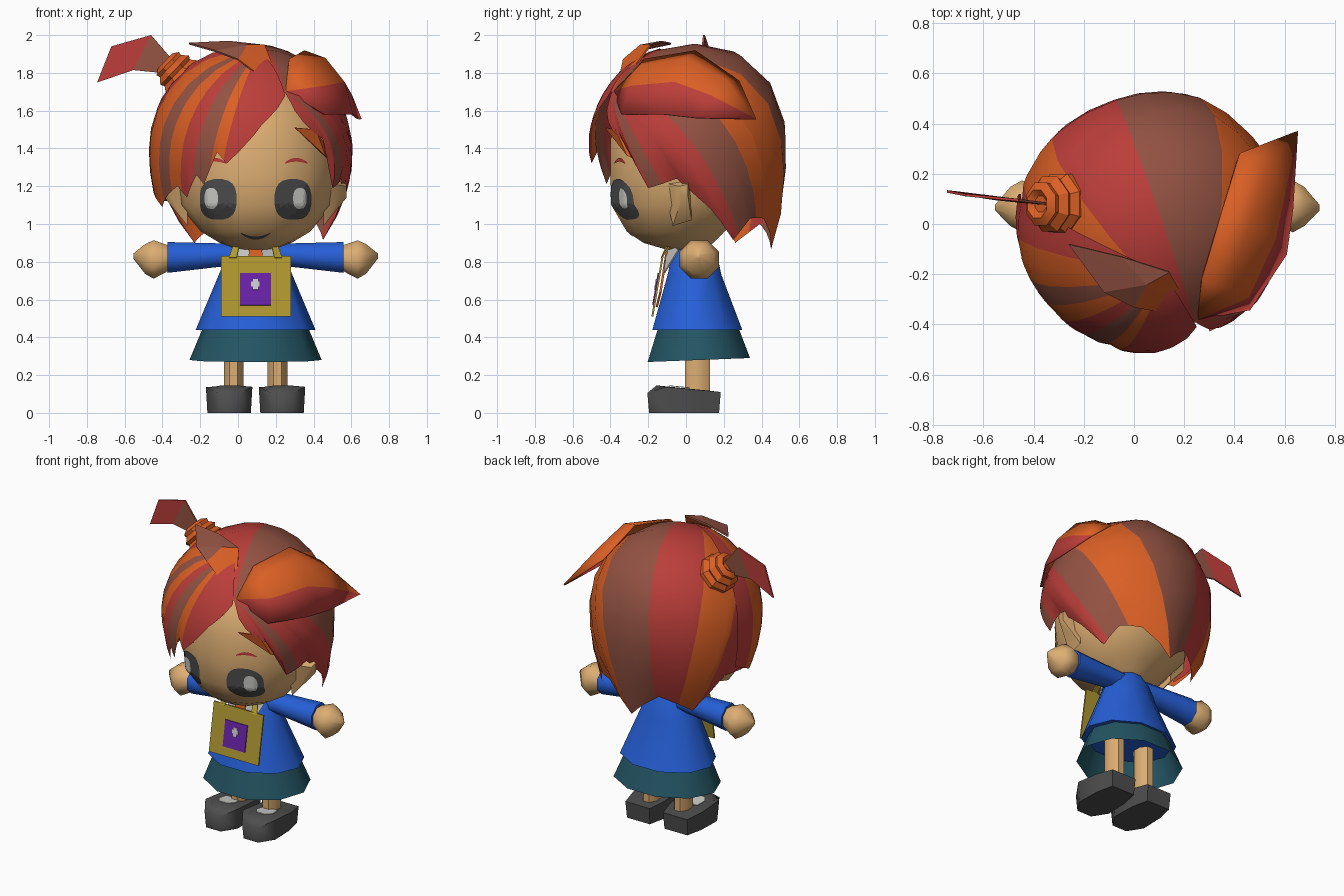
import bpy, bmesh, math
from mathutils import Vector
from mathutils.bvhtree import BVHTree

if "Cube" in bpy.data.objects:
    bpy.data.objects.remove(bpy.data.objects["Cube"])

COLOURS = {
    "orange": (.70, .115, .018), "red": (.50, .048, .042), "brown": (.29, .085, .055),
    "skin": (.72, .42, .17), "blue": (.019, .115, .68), "teal": (.017, .09, .125),
    "yellow": (.43, .31, .03), "purple": (.14, .016, .39), "dark grey": (.075, .075, .075),
    "light grey": (.6, .6, .58)}
MATS = {}
for n, c in COLOURS.items():
    MATS[n] = bpy.data.materials.new(n)
    MATS[n].diffuse_color = (*c, 1)
MX = .093  # symmetry plane of the body


def make(name, verts, faces, cols, face_cols=None, smooth=None, solid=0, recalc=True):
    me = bpy.data.meshes.new(name)
    me.from_pydata([tuple(v) for v in verts], [], faces)
    for c in cols:
        me.materials.append(MATS[c])
    if face_cols:
        for p, i in zip(me.polygons, face_cols):
            p.material_index = i
    bm = bmesh.new()
    bm.from_mesh(me)
    bmesh.ops.remove_doubles(bm, verts=bm.verts, dist=1e-5)
    if recalc:
        bmesh.ops.recalc_face_normals(bm, faces=bm.faces)
    bm.to_mesh(me)
    bm.free()
    ob = bpy.data.objects.new(name, me)
    bpy.context.collection.objects.link(ob)
    if solid:
        m = ob.modifiers.new("thickness", 'SOLIDIFY')
        m.thickness, m.offset = solid, 0
    if smooth:
        bpy.ops.object.select_all(action='DESELECT')
        ob.select_set(True)
        bpy.context.view_layer.objects.active = ob
        bpy.ops.object.shade_smooth_by_angle(angle=math.radians(smooth))
    return ob


def loft(name, rings, col, smooth=None, caps=True):
    n = len(rings[0])
    faces = [(k*n+i, k*n+(i+1) % n, (k+1)*n+(i+1) % n, (k+1)*n+i)
             for k in range(len(rings)-1) for i in range(n)]
    if caps:
        faces += [tuple(range(n))[::-1], tuple(range((len(rings)-1)*n, len(rings)*n))]
    return make(name, [v for r in rings for v in r], faces, [col], smooth=smooth)


def circ(n, phase=.5):
    return [(math.cos(2*math.pi*(i+phase)/n), math.sin(2*math.pi*(i+phase)/n)) for i in range(n)]


def zring(cx, cy, z, rx, ry, n, phase=.5, slope=0):
    return [(cx+rx*a, cy+ry*b, z+slope*b) for a, b in circ(n, phase)]


def xring(x, cy, cz, ry, rz, n, phase=.5):
    return [(x, cy+ry*a, cz+rz*b) for a, b in circ(n, phase)]


# Skirt and tunic
loft("skirt", [zring(MX, .068, .28, .35, .285, 10, 0, .011),
               zring(MX, .065, .46, .275, .22, 10, 0)], "teal", 50, caps=False)
loft("tunic", [zring(MX, .06, .44, .317, .25, 10, 0), zring(MX, .045, .73, .195, .15, 10, 0),
               zring(MX, .045, .84, .15, .125, 10, 0), zring(MX, .04, .905, .09, .09, 10, 0)],
     "blue", 50)
loft("neck", [zring(MX, .03, .86, .075, .075, 8), zring(MX, .02, .95, .075, .075, 8)], "skin", 50)

# Limbs on both sides
for s, side in ((-1, "left"), (1, "right")):
    X = lambda d: MX + s*d
    loft(side+"_sleeve", [xring(X(.06), .06, .84, .07, .06, 8), xring(X(.2), .065, .835, .075, .068, 8),
                          xring(X(.465), .07, .823, .09, .088, 8)], "blue", 50)
    loft(side+"_hand", [xring(X(.455), .07, .82, .07, .07, 8), xring(X(.54), .07, .812, .112, .11, 8),
                        xring(X(.585), .07, .815, .085, .085, 8), xring(X(.647), .065, .83, .012, .015, 8)],
         "skin", 60)
    lx = X(.116)
    loft(side+"_leg", [zring(lx, .06, .09, .056, .072, 8), zring(lx, .06, .42, .056, .072, 8)], "skin", 50)
    sx = X(.14)
    sole = [(.085, .175), (.11, .06), (.115, -.1), (.055, -.195), (-.055, -.195), (-.115, -.1), (-.11, .06), (-.085, .175)]
    top = lambda y: .105 if y < -.15 else .128 - .1*y
    loft(side+"_shoe", [[(sx+x, y, 0) for x, y in sole], [(sx+x*1.07, y*1.05, top(y)) for x, y in sole],
                        [(sx+x*.7, y*.75-.01, top(y*.75)+.003) for x, y in sole]], "dark grey", 60)
    patch = [(.05, .02), (.06, -.05), (.03, -.09), (-.03, -.09), (-.06, -.05), (-.05, .02)]
    make(side+"_sock_patch", [(sx+x, y, top(y)+.007) for x, y in patch], [tuple(range(6))], ["light grey"], solid=.004)
    loft(side+"_ear", [[(X(.36), -.12, 1.22), (X(.36), .03, 1.26), (X(.36), .03, 1.02), (X(.36), -.07, .99)],
                       [(X(.482), -.04, 1.2), (X(.482), .01, 1.21), (X(.482), .01, 1.15), (X(.482), -.02, 1.14)]],
         "skin", 60)
    # Collar flap and strap
    make(side+"_collar", [(X(.02), -.1, .85), (X(.09), -.075, .9), (X(.13), -.04, .86), (X(.09), -.115, .74)],
         [(0, 1, 2, 3)], ["light grey"], solid=.008)
    make(side+"_strap", [(X(.1), -.13, .82), (X(.14), -.13, .82), (X(.11), -.07, .91), (X(.08), -.09, .91)],
         [(0, 1, 2, 3)], ["yellow"], solid=.008)


# Front board with stacked plates, leaning with the tunic
def plate(name, x0, x1, z0, z1, lift, col, thick):
    y = lambda z: -.178 + (z-.51)*.17 - lift
    make(name, [(x0, y(z0), z0), (x1, y(z0), z0), (x1, y(z1), z1), (x0, y(z1), z1)],
         [(0, 1, 2, 3)], [col], solid=thick)


plate("board", -.09, .28, .51, .83, 0, "yellow", .01)
plate("board_square", .01, .175, .57, .74, .008, "purple", .006)
plate("board_mark_wide", .07, .115, .67, .695, .013, "light grey", .005)
plate("board_mark_tall", .08, .105, .652, .708, .013, "light grey", .005)
# Long neck tie hanging behind the board
make("tie", [(.06, -.1, .87), (.126, -.1, .87), (.15, -.135, .64), (MX, -.155, .56), (.036, -.135, .64)],
     [(0, 1, 2, 3, 4)], ["orange"], solid=.012)

# Head
head = loft("head", [zring(MX, cy, z, rx, ry, 14, 0) for z, cy, rx, ry in (
    (.86, 0, .08, .09), (.9, -.04, .19, .19), (.96, -.055, .29, .265), (1.1, -.015, .405, .39),
    (1.25, -.005, .43, .405), (1.45, -.005, .43, .405), (1.62, .01, .37, .34), (1.78, .03, .2, .2))], "skin", 60)
tree = BVHTree.FromPolygons([v.co for v in head.data.vertices], [p.vertices for p in head.data.polygons])


# Painted face details laid onto the head
def decal(name, cx, cz, rx, rz, col, lift=.006, power=1, bend=0, n=20):
    vs, fs = [], []
    for k in range(5):
        for a, b in circ(n):
            u = math.copysign(abs(a)**power, a)*k/4
            w = math.copysign(abs(b)**power, b)*k/4
            p = Vector((cx+rx*u, -2, cz+rz*w+bend*u*u))
            hit = tree.ray_cast(p, Vector((0, 1, 0)))[0]
            vs.append((p.x, hit.y-lift, p.z))
    for k in range(4):
        for i in range(n):
            j = (i+1) % n
            fs.append((k*n+i, k*n+j, k*n+n+j, k*n+n+i) if k else (0, n+i, n+j))
    vs[:n] = [vs[0]]*n
    make(name, vs, fs, [col])


for s, side in ((-1, "left"), (1, "right")):
    decal(side+"_eye", MX+s*.198, 1.13, .098, .108, "dark grey", power=.75)
    decal(side+"_eye_shine", MX+s*.235, 1.135, .036, .056, "light grey", lift=.01, power=.8)
    decal(side+"_brow", MX+s*.215, 1.34, .06, .01, "red", bend=-.018)
decal("mouth", MX, .925, .08, .008, "dark grey", bend=.028)

# Hair shells: strands fan out from a parting point and run down to jagged tips
EC = Vector((.07, .005, 1.39))
HAIR = ["orange", "red", "brown"]


def strand_shell(name, part, fan, tips, stripes, cut, scale, steps=24, N=9):
    part, fan = Vector(part), Vector(fan)
    ax = (part-fan).normalized()
    e1 = (Vector((1, 0, 0)) - ax*ax.x).normalized()
    e2 = ax.cross(e1)

    def shell(phi, theta):
        f = math.radians(phi)
        d = ax*math.cos(theta) + (e1*math.cos(f)+e2*math.sin(f))*math.sin(theta)
        for rz in (.56, .74):
            S = Vector((1/.535, 1/.518, 1/rz))/scale
            o, q = (fan-EC)*S, d*S
            a, b, c = q.dot(q), o.dot(q), o.dot(o)-1
            p = fan + d*((-b+math.sqrt(b*b-a*c))/a)
            if p.z >= EC.z:
                break
        # fuller crown at the back
        full = 1 + .13*max(0, (p.y-EC.y)/.518)*max(0, (p.z-EC.z)/.56)
        return EC + (p-EC)*full

    edge = []
    for t in tips:
        d = (Vector(t)-fan).normalized()
        f = math.degrees(math.atan2(d.dot(e2), d.dot(e1)))
        f, th = (f+360 if f < cut else f), math.acos(d.dot(ax))
        edge.append((f, th, Vector(t)-shell(f, th)))
    edge.sort(key=lambda e: e[0])

    def reach(phi):
        for (a, ta, da), (b, tb, db) in zip(edge, edge[1:]):
            if phi <= b:
                k = (phi-a)/(b-a)
                return ta+(tb-ta)*k, da.lerp(db, k)
        return edge[-1][1:]

    lo, hi = edge[0][0], edge[-1][0]
    phis = sorted({round(p, 3) for p in [e[0] for e in edge] + [b for b, _ in stripes if lo < b < hi]
                   + [lo+(hi-lo)*i/steps for i in range(steps+1)]})
    verts, faces, fcols = [], [], []
    for p in phis:
        th, off = reach(p)
        verts += [shell(p, max(th, .1)*j/N) + off*(j/N)**4 for j in range(N+1)]
    for i in range(len(phis)-1):
        mid = (phis[i]+phis[i+1])/2
        col = HAIR.index(next(c for b, c in stripes if mid < b))
        for j in range(N):
            a, b = i*(N+1)+j, (i+1)*(N+1)+j
            faces.append((a, a+1, b+1, b) if j else (0, a+1, b+1))
            fcols.append(col)
    make(name, verts, faces, HAIR, fcols, smooth=40, recalc=False)


strand_shell("hair_cap", (.25, -.40, 1.71), (.15, -.15, 1.28),
             [(.3, -.42, 1.6), (.45, -.34, 1.45), (.5, -.2, 1.19), (.545, -.05, 1.24), (.53, .13, 1.08),
              (.45, .25, .915), (.4, .34, 1.03), (.28, .41, 1.03), (.09, .45, .865), (-.07, .39, 1.0),
              (-.23, .26, .9), (-.37, .12, 1.12), (-.4, -.1, 1.12)],
             [(-12, "red"), (-2, "brown"), (28, "red"), (48, "brown"), (77, "orange"),
              (106, "brown"), (130, "red"), (149, "orange"), (400, "red")], -90, 1)
strand_shell("hair_fringe", (.12, -.2, 1.92), (0, -.1, 1.3),
             [(.25, -.41, 1.68), (.13, -.5, 1.53), (-.06, -.5, 1.32), (-.11, -.47, 1.38), (-.18, -.42, 1.21),
              (-.22, -.4, 1.26), (-.27, -.33, 1.14), (-.32, -.28, 1.2), (-.4, -.1, 1.09), (-.45, .12, 1.2)],
             [(172, "red"), (193, "orange"), (206, "brown"), (219, "orange"), (232, "red"),
              (246, "brown"), (256, "orange"), (400, "red")], 0, 1.012, 16)

# Small lock over the right temple
make("temple_lock", [(.3, -.425, 1.51), (.41, -.37, 1.5), (.46, -.31, 1.36), (.54, -.13, 1.29)],
     [(0, 2, 1), (1, 2, 3)], ["orange"], solid=.008)

# Swept flap on the right, ending in a spike
rows = [[(.27, -.22, 1.87), (.37, -.25, 1.83), (.455, -.29, 1.73), (.46, -.34, 1.58)],
        [(.35, .05, 1.915), (.46, 0, 1.875), (.56, -.06, 1.75), (.605, -.12, 1.58)],
        [(.42, .28, 1.755), (.52, .21, 1.76), (.6, .13, 1.68), (.63, .06, 1.56)]]
flap = [(.25, -.38, 1.70)] + [p for r in rows for p in r] + [(.65, .37, 1.555)]
ff = [(0, i+2, i+1) for i in range(3)] + [(9+i, 10+i, 13) for i in range(3)]
ff += [(1+4*k+i, 2+4*k+i, 6+4*k+i, 5+4*k+i) for k in range(2) for i in range(3)]
make("hair_flap", flap, ff, HAIR, [0, 0, 1]*4, smooth=50, solid=.01)
# Curled lock on top
make("top_lock", [(-.26, -.08, 1.955), (-.05, -.13, 1.965), (.14, -.19, 1.945), (.24, -.37, 1.69),
                  (0, -.33, 1.87), (-.12, -.27, 1.915), (.05, -.24, 1.945)],
     [(0, 1, 6), (1, 2, 6), (2, 3, 6), (3, 4, 6), (4, 5, 6), (5, 0, 6)], HAIR, [2, 2, 0, 0, 2, 2], solid=.01)

# Stepped hair knot and ribbon-like ponytail
axis = Vector((-.72, 0, .69))
side_v, up_v = Vector((0, 1, 0)), Vector((.69, 0, .72))
rings = []
for t, r in ((-.08, .13), (.0, .13), (.03, .105), (.05, .118), (.08, .088), (.1, .092), (.12, .06), (.1, .035)):
    rings.append([Vector((-.3, .08, 1.78))+axis*t+(side_v*a+up_v*b)*r for a, b in circ(8)])
loft("hair_knot", rings, "orange", 30)
make("ponytail", [(-.34, .08, 1.86), (-.41, .085, 1.8), (-.46, .095, 2.0), (-.555, .1, 1.815),
                  (-.67, .115, 1.94), (-.745, .13, 1.75)],
     [(0, 1, 3, 2), (2, 3, 5, 4)], HAIR, [2, 1], solid=.01)

for m in bpy.data.materials:
    if m.users and not m.is_grease_pencil:
        m.use_nodes = True
        m.node_tree.nodes["Principled BSDF"].inputs["Base Color"].default_value = m.diffuse_color
